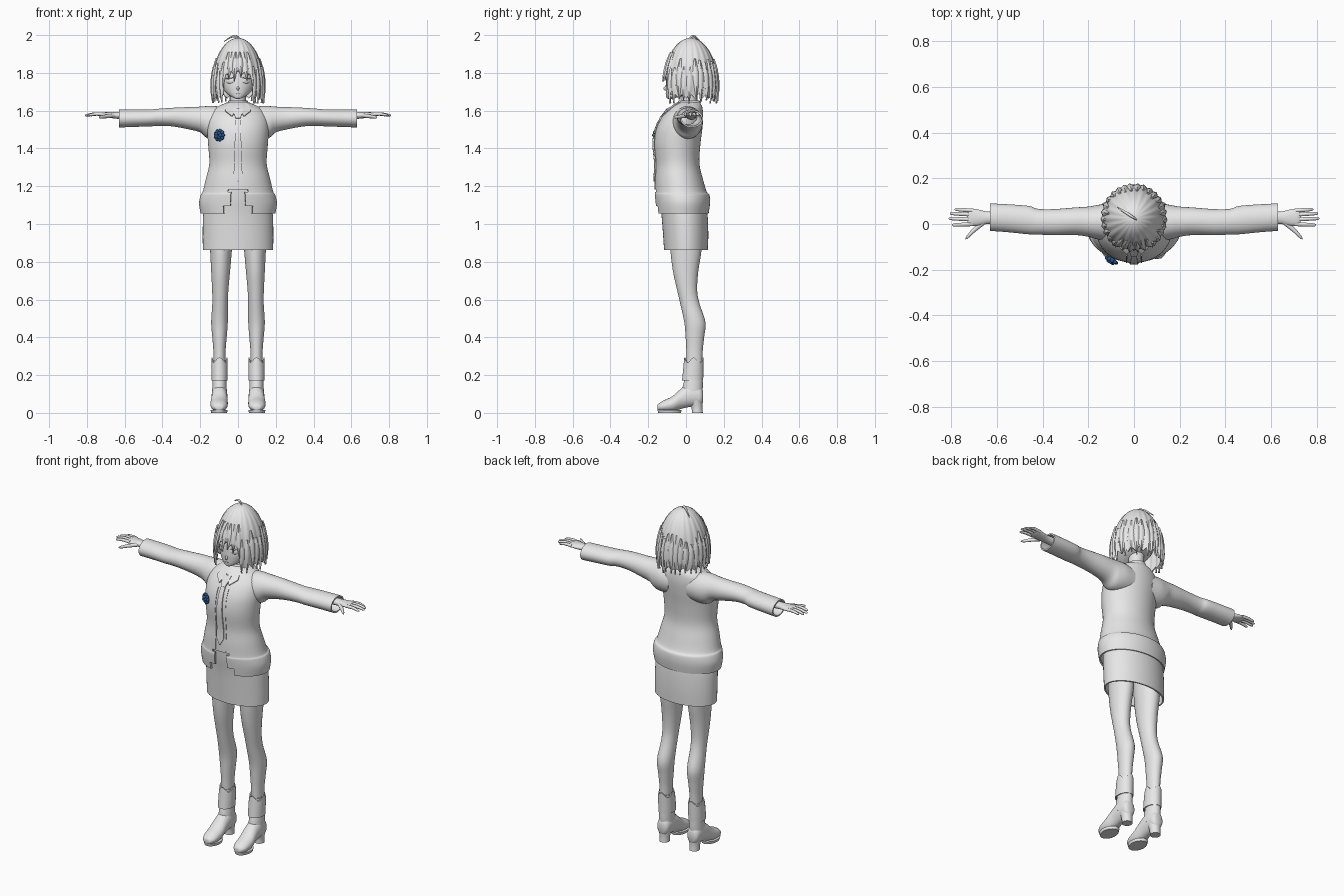
import bpy, bmesh, math, random
from mathutils import Matrix, Vector

random.seed(4)
if "Cube" in bpy.data.objects:
    bpy.data.objects.remove(bpy.data.objects["Cube"], do_unlink=True)


def material(name, colour):
    mat = bpy.data.materials.new(name)
    mat.use_nodes = True
    mat.diffuse_color = colour
    mat.node_tree.nodes["Principled BSDF"].inputs["Base Color"].default_value = colour
    return mat


GREY = material("light grey", (0.8, 0.8, 0.8, 1))
BLUE = material("deep blue", (0.02, 0.1, 0.28, 1))
PLACE = {"x": lambda t, a, b: (t, a, b),
         "y": lambda t, a, b: (a, t, b),
         "z": lambda t, a, b: (a, b, t)}


def finish(name, bm, mirror=False, thick=0, mat=GREY, angle=40):
    """Turn a bmesh into a smooth object, optionally mirrored and thickened."""
    bmesh.ops.recalc_face_normals(bm, faces=bm.faces)
    mesh = bpy.data.meshes.new(name)
    bm.to_mesh(mesh)
    bm.free()
    mesh.materials.append(mat)
    obj = bpy.data.objects.new(name, mesh)
    bpy.context.collection.objects.link(obj)
    if thick:
        solid = obj.modifiers.new("thickness", "SOLIDIFY")
        solid.thickness = thick
        solid.offset = -1
    if mirror:
        obj.modifiers.new("mirror", "MIRROR").use_mirror_merge = False
    bpy.ops.object.select_all(action="DESELECT")
    obj.select_set(True)
    bpy.context.view_layer.objects.active = obj
    bpy.ops.object.convert(target="MESH")
    bpy.ops.object.shade_smooth_by_angle(angle=math.radians(angle))
    return obj


def spline(rows, steps=4):
    """Resample rows of numbers along a smooth curve through them."""
    out = []
    for i in range(len(rows) - 1):
        p0, p1, p2 = rows[max(i - 1, 0)], rows[i], rows[i + 1]
        p3 = rows[min(i + 2, len(rows) - 1)]
        for k in range(steps):
            t = k / steps
            out.append([b + t * (c - a) / 2 + t * t * (a - 2.5 * b + 2 * c - d / 2)
                        + t ** 3 * (3 * b - a - 3 * c + d) / 2
                        for a, b, c, d in zip(p0, p1, p2, p3)])
    return out + [list(rows[-1])]


def bridge(bm, grid, closed):
    for low, high in zip(grid, grid[1:]):
        for i in range(len(low) if closed else len(low) - 1):
            j = (i + 1) % len(low)
            bm.faces.new((low[i], low[j], high[j], high[i]))


def loft(rows, axis="z", n=32, first=True, last=True, steps=4):
    """Ellipses along an axis; row = position, centre pair, radius pair."""
    bm = bmesh.new()
    grid = []
    for t, a, b, ra, rb in spline(rows, steps):
        angles = [math.tau * i / n for i in range(n)]
        grid.append([bm.verts.new(PLACE[axis](t, a + ra * math.sin(q), b - rb * math.cos(q)))
                     for q in angles])
    bridge(bm, grid, True)
    if first:
        bm.faces.new(grid[0])
    if last:
        bm.faces.new(grid[-1])
    return bm


# Jacket body, open at the front below the last button
TORSO = [(1.055, 0, -.018, .198, .138), (1.11, 0, -.018, .206, .145),
         (1.155, 0, -.022, .197, .146), (1.17, 0, -.028, .187, .138),
         (1.24, 0, -.038, .17, .127), (1.32, 0, -.045, .152, .116),
         (1.42, 0, -.047, .158, .123), (1.5, 0, -.037, .163, .123),
         (1.56, 0, -.02, .158, .111), (1.6, 0, -.005, .138, .094),
         (1.625, 0, .004, .1, .08), (1.645, 0, .012, .055, .058)]
jacket = loft(TORSO, n=64, first=False)


def in_opening(face):
    c = face.calc_center_median()
    return c.y < 0 and (abs(c.x) < .045 and c.z < 1.19 or abs(c.x) < .075 and c.z < 1.09)


bmesh.ops.delete(jacket, geom=[f for f in jacket.faces if in_opening(f)], context="FACES")
finish("jacket", jacket, thick=.01)
SURFACE = spline(TORSO, 8)


def chest(x, z):
    """Depth of the jacket front at a point."""
    t, cx, cy, rx, ry = min(SURFACE, key=lambda r: abs(r[0] - z))
    return cy - ry * math.sqrt(max(0, 1 - (x / rx) ** 2))


def strip(name, rows, lift, thick, mirror=False):
    """Flat band lying on the jacket front; row = height, left, right."""
    bm = bmesh.new()
    grid = [[bm.verts.new((x, chest(x, z) - lift, z)) for x in (l, (l + r) / 2, r)]
            for z, l, r in rows]
    bridge(bm, grid, False)
    finish(name, bm, mirror, thick)


strip("tie", [(1.565 - .03 * i, -.013 - .001 * i, .013 + .001 * i) for i in range(11)]
      + [(1.225, -.001, .001)], .008, .006)
strip("tie_knot", [(1.612, -.026, .026), (1.59, -.022, .022), (1.56, -.012, .012)], .012, .01)
strip("jacket_edge", [(1.19 + .03 * i, .03, .036) for i in range(13)], .003, .006, True)

# Shirt collar: band around the neck and two pointed flaps
finish("collar_band", loft([(1.6, 0, .01, .066, .07), (1.63, 0, .013, .06, .065),
                            (1.655, 0, .016, .05, .055)], first=False, last=False), thick=.006)
flap = bmesh.new()
flap.faces.new([flap.verts.new(p) for p in
                [(.004, -.1, 1.612), (.032, -.132, 1.572), (.068, -.1, 1.6), (.05, -.03, 1.648)]])
finish("collar_flap", flap, True, .006)

# Sleeves with open cuffs
finish("sleeve", loft([(.06, .01, 1.535, .075, .08), (.12, .008, 1.537, .08, .087),
                       (.165, .008, 1.54, .074, .084), (.2, .01, 1.553, .066, .068),
                       (.26, .012, 1.56, .06, .059), (.35, .008, 1.566, .057, .049),
                       (.42, .01, 1.565, .056, .045), (.46, .017, 1.562, .062, .045),
                       (.55, .025, 1.56, .061, .046), (.63, .03, 1.558, .06, .047)],
                      "x", last=False), True, .008)

# Hands
finish("palm", loft([(.58, .028, 1.573, .028, .022), (.64, .027, 1.575, .027, .018),
                     (.68, .028, 1.577, .035, .015), (.715, .03, 1.58, .038, .011),
                     (.728, .03, 1.58, .033, .006)], "x"), True)
FINGERS = {"index": (-.001, .796, -.004), "middle": (.02, .811, .024),
           "ring": (.041, .805, .046), "little": (.059, .784, .064)}
for name, (base, tip, side) in FINGERS.items():
    mid = (.71 + tip) / 2
    finish(name + "_finger", loft([(.705, base, 1.58, .009, .009),
                                   (mid, (base + side) / 2, 1.582, .0085, .0085),
                                   (tip - .008, side, 1.576, .007, .006),
                                   (tip, side, 1.575, .002, .002)], "x", 10), True)
finish("thumb", loft([(.655, .01, 1.575, .014, .011), (.695, -.022, 1.57, .013, .01),
                      (.725, -.052, 1.566, .01, .008), (.737, -.064, 1.565, .003, .003)],
                     "x", 12), True)

# Skirt with its high waist
finish("skirt", loft([(.862, 0, 0, .186, .116), (.95, 0, -.002, .187, .12),
                      (1.05, 0, -.008, .184, .122), (1.14, 0, -.02, .17, .122),
                      (1.25, 0, -.035, .145, .112)], n=48, first=False), thick=.008)

# Legs
finish("leg", loft([(1, .09, 0, .065, .085), (.87, .09, 0, .058, .083),
                    (.75, .092, -.002, .05, .067), (.65, .094, .006, .043, .053),
                    (.58, .095, .02, .041, .051), (.48, .098, .047, .044, .056),
                    (.4, .098, .047, .038, .049), (.32, .098, .045, .032, .043),
                    (.2, .098, .045, .031, .042)]), True)

# Ankle boots: shaft, folded cuff, foot, sole and heel
finish("boot_shaft", loft([(.28, .098, .044, .036, .046), (.2, .098, .042, .036, .046),
                           (.14, .098, .036, .038, .053), (.08, .098, .03, .04, .055)]), True)
cuff = loft([(.172, .098, .035, .043, .056), (.22, .098, .038, .043, .054),
             (.28, .098, .042, .043, .051)], first=False, last=False)
for v in cuff.verts:
    turn = math.atan2(v.co.x - .098, .04 - v.co.y)
    v.co.z += .014 * math.cos(turn * 4) * max(0, (v.co.z - .22) / .06)
finish("boot_cuff", cuff, True, .006)
finish("boot_foot", loft([(.09, .098, .085, .022, .03), (.075, .098, .088, .036, .052),
                          (.03, .098, .095, .041, .062), (-.02, .098, .078, .042, .055),
                          (-.07, .1, .048, .046, .041), (-.12, .1, .036, .041, .029),
                          (-.147, .1, .03, .024, .017), (-.152, .1, .028, .008, .006)], "y"), True)
finish("boot_sole", loft([(0, .1, -.087, .042, .06), (.016, .1, -.087, .046, .064)], steps=1), True)
finish("boot_heel", loft([(0, .098, .06, .028, .029), (.03, .098, .058, .029, .029),
                          (.07, .098, .052, .036, .036)]), True)

# Neck and head
finish("neck", loft([(1.58, 0, .02, .05, .05), (1.64, 0, .018, .042, .043),
                     (1.74, 0, .02, .042, .045)]))
finish("head", loft([(1.662, 0, -.085, .008, .008), (1.668, 0, -.078, .024, .025),
                     (1.685, 0, -.053, .052, .053), (1.71, 0, -.022, .078, .085),
                     (1.74, 0, 0, .095, .107), (1.79, 0, .015, .104, .116),
                     (1.85, 0, .025, .103, .105), (1.92, 0, .03, .072, .075),
                     (1.95, 0, .03, .03, .03)]))


def blob(bm, centre, size, spin=0, tilt=0):
    turn = Matrix.Rotation(spin, 4, "Z") @ Matrix.Rotation(tilt, 4, "Y")
    bmesh.ops.create_uvsphere(bm, u_segments=16, v_segments=8, radius=1,
                              matrix=Matrix.Translation(centre) @ turn @ Matrix.Diagonal((*size, 1)))


# Facial details as thin plates
for name, centre, size, spin, tilt, twin in [
        ("eye", (.044, -.094, 1.757), (.022, .004, .013), .5, 0, True),
        ("eyelash", (.046, -.095, 1.772), (.026, .005, .003), .5, .12, True),
        ("mouth", (0, -.104, 1.69), (.013, .004, .002), 0, 0, False),
        ("nose", (0, -.108, 1.717), (.007, .011, .011), 0, 0, False)]:
    bm = bmesh.new()
    blob(bm, centre, size, spin, tilt)
    finish(name, bm, twin)


# Bobbed hair: a fluted cap with a ragged edge
def hair_point(a, z, lift=0):
    """Point on the hair surface; angle zero faces forward."""
    if z > 1.72:
        f = math.sqrt(max(0, 1 - ((z - 1.72) / .265) ** 2))
    else:
        f = 1 - .7 * (1.72 - z)
    return Vector((math.sin(a) * (.138 * f + lift), .025 - math.cos(a) * (.145 * f + lift), z))


cap = bmesh.new()
columns = 120
grid = []
for row in range(1, 19):
    s = row / 18
    ring = []
    for i in range(columns):
        a = math.tau * i / columns - math.pi
        zigzag = abs((i % 6) / 3 - 1)
        bottom = (1.79 if abs(a) < .58 else 1.665) + .025 * zigzag
        z = bottom + (1.985 - bottom) * (1 - s * s)
        ring.append(cap.verts.new(hair_point(a, z, .003 * s * math.cos(a * 20))))
    grid.append(ring)
bridge(cap, grid, True)
cap.faces.new(grid[0])
finish("hair_cap", cap, thick=.008, angle=60)

# Pointed locks over the cap
locks = bmesh.new()


def lock(a, width, top, tip, drift=0):
    grid = []
    for k in range(9):
        s = k / 8
        w = width * (1.02 - s ** 2.5) * min(1, .3 + 2 * s)
        grid.append([locks.verts.new(hair_point(a + drift * s + c * w, top + (tip - top) * s,
                                                .002 + .007 * (1 - abs(c)))) for c in (-1, -.5, 0, .5, 1)])
    bridge(locks, grid, False)


for i in range(24):
    a = .68 + (math.tau - 1.36) * i / 23
    lock(a, .13, random.uniform(1.82, 1.88), random.uniform(1.635, 1.665), random.uniform(-.05, .05))
for a, tip in [(-.52, 1.73), (-.32, 1.765), (-.12, 1.755), (.1, 1.775), (.3, 1.76), (.52, 1.73)]:
    lock(a, .12, 1.91, tip, a * .15)
finish("hair_locks", locks, thick=.005, angle=60)
finish("stray_lock", loft([(-.075, .075, 1.965, .002, .002), (-.04, .052, 1.988, .007, .005),
                           (-.008, .032, 1.994, .007, .006), (.018, .015, 1.975, .003, .003)],
                          "x", 10))

# Flower badge on the right breast
badge = bmesh.new()
blob(badge, (0, 0, 0), (.025, .01, .025))
for count, radius, depth in [(9, .023, -.003), (5, .011, -.011)]:
    for i in range(count):
        q = math.tau * i / count
        blob(badge, (radius * math.cos(q), depth, radius * math.sin(q)), (.01, .008, .01))
bmesh.ops.transform(badge, verts=badge.verts,
                    matrix=Matrix.Translation((-.098, -.156, 1.47)) @ Matrix.Rotation(-.49, 4, "Z"))
finish("badge", badge, mat=BLUE)
